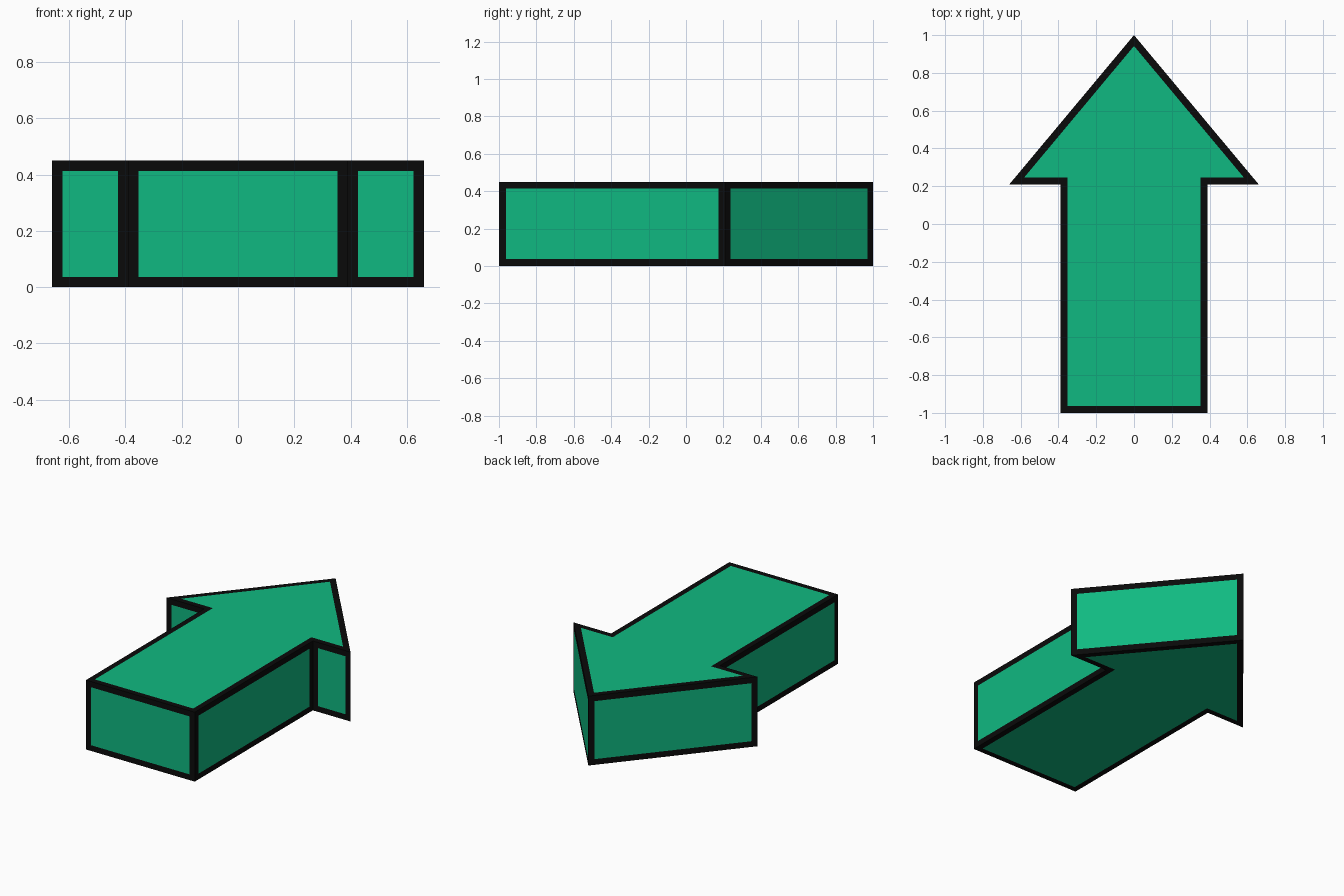
import bpy, bmesh

if "Cube" in bpy.data.objects:
    bpy.data.objects.remove(bpy.data.objects["Cube"])

HEIGHT, BORDER = 0.45, 0.037


def material(name, rgb):
    mat = bpy.data.materials.new(name)
    mat.diffuse_color = (*rgb, 1)
    mat.use_nodes = True
    mat.node_tree.nodes["Principled BSDF"].inputs["Base Color"].default_value = mat.diffuse_color
    return mat


# Arrow outline: right half mirrored to the left, counter-clockwise
right = [(0.39, -1.0), (0.39, 0.21), (0.66, 0.21)]
outline = right + [(0, 1.0)] + [(-x, y) for x, y in reversed(right)]

# Extrude the outline into a solid block
bm = bmesh.new()
base = bm.faces.new([bm.verts.new((x, y, 0)) for x, y in outline])
top = bmesh.ops.extrude_face_region(bm, geom=[base], use_keep_orig=True)["geom"]
bmesh.ops.translate(bm, vec=(0, 0, HEIGHT),
                    verts=[v for v in top if isinstance(v, bmesh.types.BMVert)])
bmesh.ops.recalc_face_normals(bm, faces=bm.faces[:])

# Flush black border around every face
rims = bmesh.ops.inset_individual(bm, faces=bm.faces[:], thickness=BORDER,
                                  use_even_offset=True)["faces"]
for face in rims:
    face.material_index = 1

mesh = bpy.data.meshes.new("arrow")
bm.to_mesh(mesh)
bm.free()
mesh.materials.append(material("green", (0.005, 0.485, 0.22)))
mesh.materials.append(material("black_outline", (0.003, 0.003, 0.003)))
bpy.context.collection.objects.link(bpy.data.objects.new("arrow", mesh))
